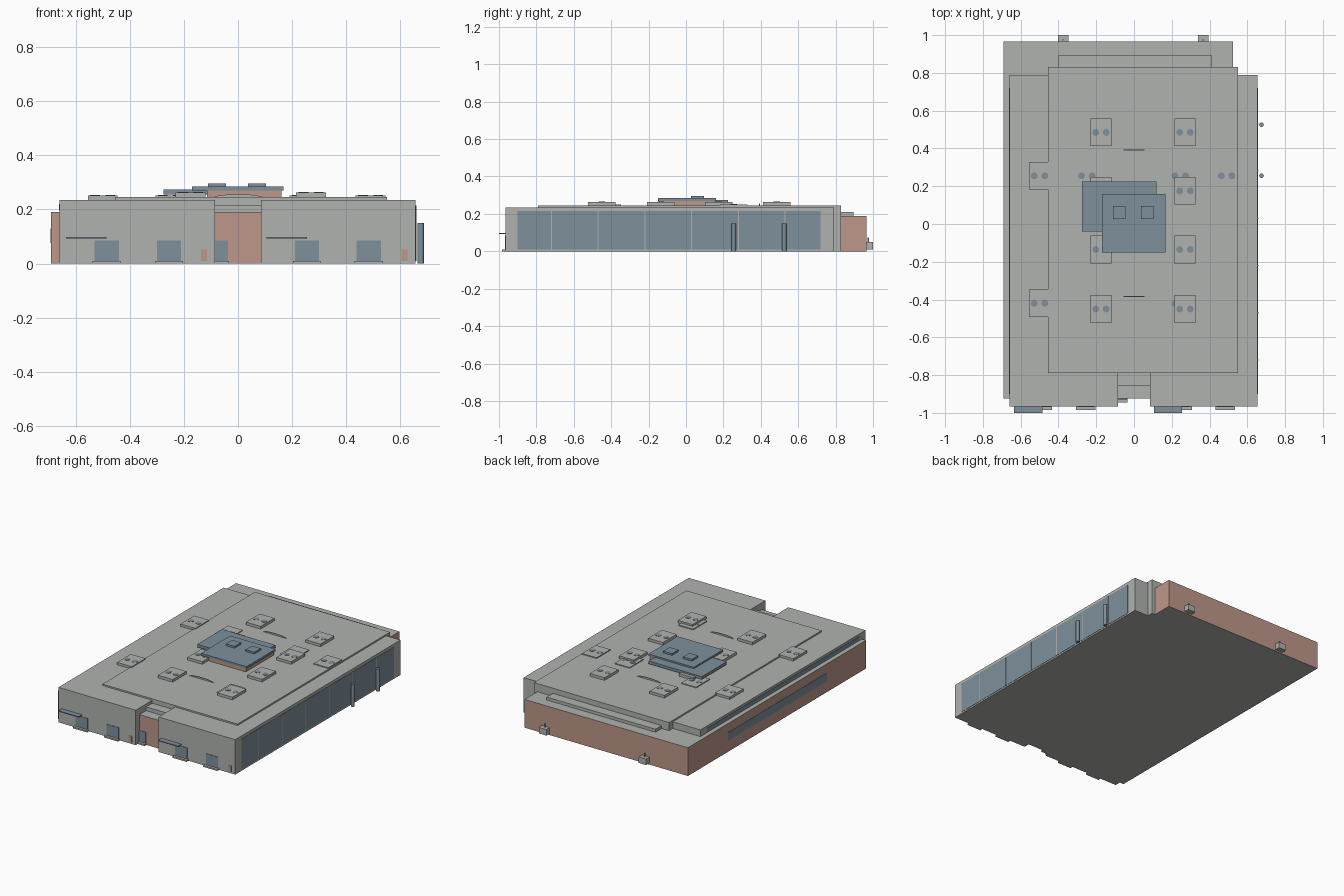
import bpy, bmesh, math

old = bpy.data.objects.get("Cube")
if old:
    bpy.data.objects.remove(old, do_unlink=True)


def material(name, colour):
    m = bpy.data.materials.new(name)
    m.use_nodes = True
    m.diffuse_color = (*colour, 1)
    m.node_tree.nodes["Principled BSDF"].inputs["Base Color"].default_value = (*colour, 1)
    return m


GREY = material("warm grey", (0.43, 0.45, 0.42))
BLUE = material("slate blue", (0.21, 0.28, 0.33))
BRICK = material("brick pink", (0.51, 0.31, 0.25))


def finish(name, bm, *mats):
    bmesh.ops.recalc_face_normals(bm, faces=bm.faces)
    mesh = bpy.data.meshes.new(name)
    bm.to_mesh(mesh)
    bm.free()
    for m in mats:
        mesh.materials.append(m)
    ob = bpy.data.objects.new(name, mesh)
    bpy.context.collection.objects.link(ob)
    return ob


def add_box(bm, x, y, z):
    """Box from (low, high) pairs."""
    verts = bmesh.ops.create_cube(bm, size=1)["verts"]
    for v in verts:
        v.co = [r[0] if c < 0 else r[1] for c, r in zip(v.co, (x, y, z))]


def box(name, x, y, z, mat):
    bm = bmesh.new()
    add_box(bm, x, y, z)
    return finish(name, bm, mat)


def add_disc(bm, x, y, z, radius, height, sides=16):
    verts = bmesh.ops.create_cone(bm, cap_ends=True, segments=sides, radius1=radius,
                                  radius2=radius, depth=height)["verts"]
    bmesh.ops.translate(bm, verts=verts, vec=(x, y, z + height / 2))


def prism(name, points, direction, mat):
    """Extrude a closed outline along a direction."""
    bm = bmesh.new()
    face = bm.faces.new([bm.verts.new(p) for p in points])
    out = bmesh.ops.extrude_face_region(bm, geom=[face])["geom"]
    bmesh.ops.translate(bm, vec=direction,
                        verts=[g for g in out if isinstance(g, bmesh.types.BMVert)])
    return finish(name, bm, mat)


# Main hall with the entrance notch in front and the stepped back
outline = [(-.66, -.965), (-.085, -.965), (-.085, -.79), (.085, -.79), (.085, -.965),
           (.655, -.965), (.655, .79), (.55, .79), (.55, .83), (-.455, .83),
           (-.455, .79), (-.66, .79)]
prism("main_hall", [(x, y, 0) for x, y in outline], (0, 0, .235), GREY)
box("raised_roof", (-.455, .55), (-.79, .83), (.23, .245), GREY)

# Brick wing: brick sides, grey roof and floor
wing = box("brick_wing", (-.69, .525), (-.925, .965), (0, .19), BRICK)
wing.data.materials.append(GREY)
for p in wing.data.polygons:
    p.material_index = int(abs(p.normal.z) > .5)
box("rear_roof_step", (-.4, .41), (.82, .895), (.18, .21), GREY)
box("entrance_roof_step", (-.085, .085), (-.855, -.78), (.18, .215), GREY)

# Right glass wall and its mullions
box("glass_wall", (.65, .657), (-.9, .72), (.01, .215), BLUE)
bm = bmesh.new()
for i in range(6):
    y = -.72 + .25 * i
    add_box(bm, (.65, .659), (y - .003, y + .003), (.01, .215))
finish("glass_wall_mullions", bm, GREY)

# Left window strips
box("left_window_strip", (-.692, -.688), (-.51, .54), (.075, .13), BLUE)
box("left_clerestory", (-.662, -.658), (-.9, .72), (.195, .22), BLUE)

# Front windows with sills on the ground
glass, sills = bmesh.new(), bmesh.new()
for x in (-.485, -.255, .255, .483):
    add_box(glass, (x - .045, x + .045), (-.968, -.96), (.01, .085))
    add_box(sills, (x - .052, x + .052), (-.985, -.96), (0, .01))
add_box(glass, (-.085, -.037), (-.928, -.92), (.01, .085))
add_box(sills, (-.085, -.034), (-.945, -.92), (0, .01))
finish("front_windows", glass, BLUE)
finish("front_sills", sills, GREY)

# Small brick panels and flat canopies
for side, x in (("left", .615), ("right", -.125)):
    box(side + "_front_panel", (x - .011, x + .011), (-.967, -.96), (.01, .052), BRICK)
for side, x in (("left", .18), ("right", -.56)):
    box(side + "_canopy", (x - .075, x + .075), (-1, -.96), (.092, .098), BLUE)

# Posts beside the glass wall
bm = bmesh.new()
for y in (.255, .525):
    add_disc(bm, .675, y, 0, .012, .15)
finish("side_posts", bm, BLUE)

# Meter boxes with pipes on the back wall
bm = bmesh.new()
for x in (-.375, .367):
    add_box(bm, (x - .028, x + .028), (.96, 1), (.01, .05))
    add_disc(bm, x, .975, .045, .004, .028, 8)
finish("rear_boxes", bm, GREY)

# Rooftop cooling units: low ones and taller ones, two fans each
low = [(-.5, .255), (-.25, .255), (.245, .255), (.49, .255), (-.5, -.42), (.245, -.42)]
tall = [(x, y) for x in (-.175, .27) for y in (.485, .175, -.135, -.45)]
units, fans = bmesh.new(), bmesh.new()
for places, top in ((low, .251), (tall, .263)):
    for x, y in places:
        add_box(units, (x - .055, x + .055), (y - .073, y + .073), (.23, top))
        for dx in (-.028, .028):
            add_disc(fans, x + dx, y, top - .002, .018, .004)
finish("cooling_units", units, GREY)
finish("cooling_fans", fans, BLUE)

# Central penthouse with two overlapping roofs and skylights
box("penthouse_walls", (-.115, .16), (-.145, .155), (.24, .272), BRICK)
box("penthouse_lower_roof", (-.275, .12), (-.04, .225), (.255, .274), BLUE)
box("penthouse_upper_roof", (-.17, .168), (-.15, .16), (.27, .284), BLUE)
bm = bmesh.new()
for x in (-.077, .07):
    add_box(bm, (x - .033, x + .033), (.027, .095), (.28, .296))
finish("penthouse_skylights", bm, BLUE)

# Thin arched ridges on the roof
for side, y in (("rear", .39), ("front", -.387)):
    arch = [(.093 * math.cos(math.pi * i / 12), y, .242 + .014 * math.sin(math.pi * i / 12))
            for i in range(13)]
    prism(side + "_roof_arch", arch, (0, .005, 0), GREY)
